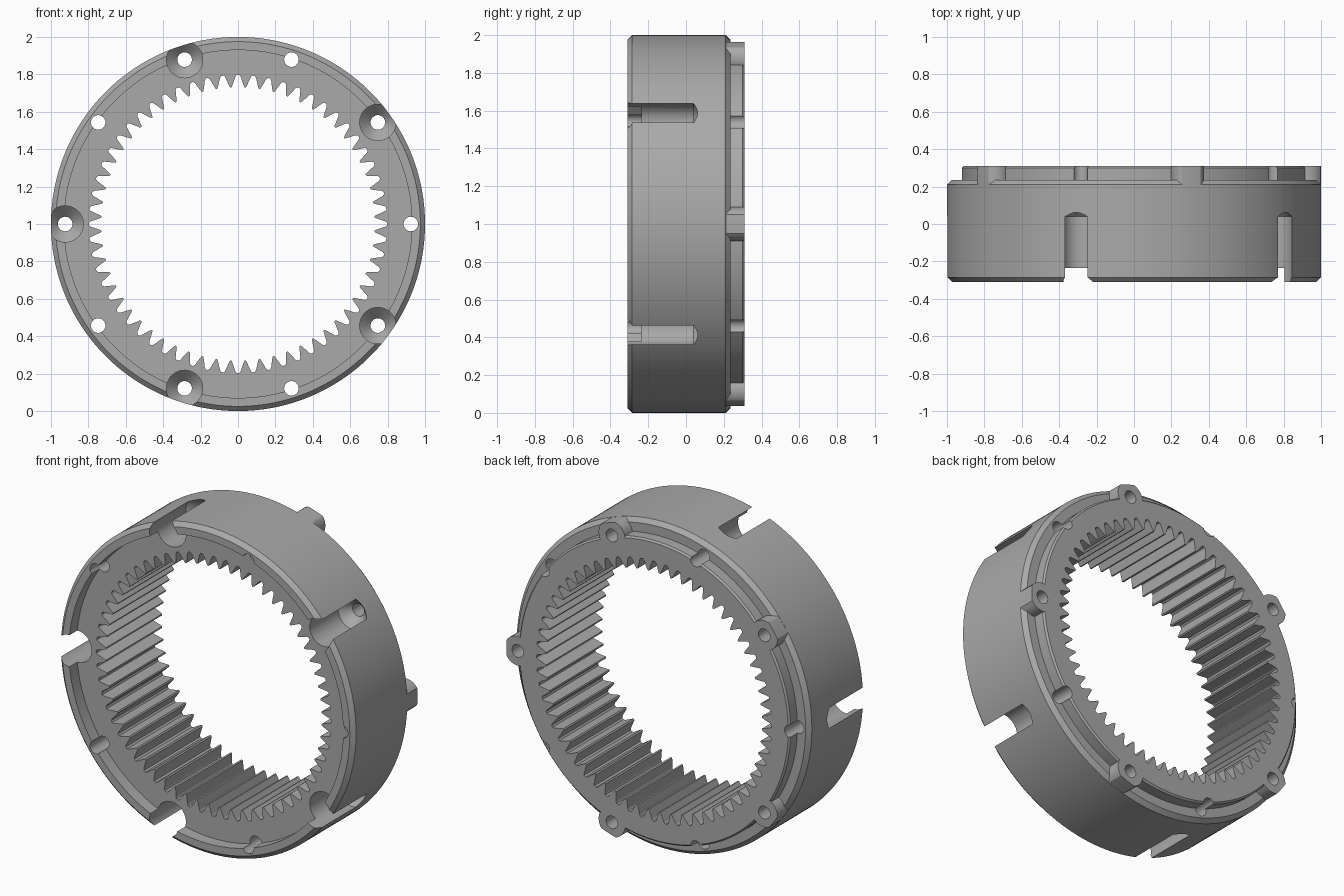
import bpy, bmesh, math
from mathutils import Matrix, Vector

cube = bpy.data.objects.get("Cube")
if cube:
    bpy.data.objects.remove(cube, do_unlink=True)

CENTRE = Vector((0, 0, 1))
FRONT, BACK = -0.31, 0.31
BOLT_R = 0.924
TEETH = 60

steel = bpy.data.materials.new("grey_steel")
steel.use_nodes = True
grey = (0.4, 0.4, 0.4, 1)
steel.diffuse_color = grey
steel.node_tree.nodes["Principled BSDF"].inputs["Base Color"].default_value = grey


def finish(name, bm):
    bmesh.ops.recalc_face_normals(bm, faces=bm.faces)
    mesh = bpy.data.meshes.new(name)
    bm.to_mesh(mesh)
    bm.free()
    mesh.materials.append(steel)
    obj = bpy.data.objects.new(name, mesh)
    obj.location = CENTRE
    bpy.context.collection.objects.link(obj)
    return obj


def lathe(bm, profile, steps, at=(0, 0, 0)):
    """Revolve closed (radius, y) outline around a y-parallel axis."""
    rings = []
    for i in range(steps):
        a = math.tau * i / steps
        rings.append([bm.verts.new((at[0] + r * math.cos(a), y, at[2] + r * math.sin(a)))
                      for r, y in profile])
    n = len(profile)
    for i in range(steps):
        p, q = rings[i], rings[(i + 1) % steps]
        for j in range(n):
            k = (j + 1) % n
            bm.faces.new((p[j], p[k], q[k], q[j]))


def rod(bm, sections, steps, at):
    """Capped round solid through (radius, y) sections."""
    rings = [[bm.verts.new((at[0] + r * math.cos(math.tau * i / steps), y,
                            at[2] + r * math.sin(math.tau * i / steps)))
              for i in range(steps)] for r, y in sections]
    for p, q in zip(rings, rings[1:]):
        for i in range(steps):
            k = (i + 1) % steps
            bm.faces.new((p[i], p[k], q[k], q[i]))
    bm.faces.new(rings[0])
    bm.faces.new(rings[-1])


def bolt_points(offset):
    for i in range(5):
        a = math.radians(72 * i + offset)
        yield (BOLT_R * math.cos(a), 0, BOLT_R * math.sin(a))


def boolean(target, tool, operation):
    mod = target.modifiers.new(operation.lower(), 'BOOLEAN')
    mod.operation = operation
    mod.solver = 'EXACT'
    mod.object = tool
    bpy.context.view_layer.objects.active = target
    bpy.ops.object.modifier_apply(modifier=mod.name)
    bpy.data.objects.remove(tool, do_unlink=True)


# Ring body: recessed front socket, chamfered rims, raised back spigot
bm = bmesh.new()
lathe(bm, [(0.6, -0.235), (0.93, -0.235), (0.93, FRONT), (0.975, FRONT),
           (1, FRONT + 0.025), (1, 0.21), (0.975, 0.235), (0.92, 0.235),
           (0.92, 0.3), (0.91, BACK), (0.6, BACK)], 180)
ring = finish("ring_gear_housing", bm)

# Back lugs, trimmed to the outer diameter
bm = bmesh.new()
for p in bolt_points(0):
    rod(bm, [(0.09, 0.15), (0.09, BACK)], 32, p)
lugs = finish("back_lugs", bm)
bm = bmesh.new()
rod(bm, [(0.9995, -0.5), (0.9995, 0.5)], 180, (0, 0, 0))
boolean(lugs, finish("lug_trim", bm), 'INTERSECT')
boolean(ring, lugs, 'UNION')

# Toothed bore
bm = bmesh.new()
outline = []
pitch = math.tau / TEETH
for i in range(TEETH):
    for r, f in ((0.732, -0.44), (0.765, -0.27), (0.788, -0.17), (0.797, -0.08),
                 (0.797, 0.08), (0.788, 0.17), (0.765, 0.27), (0.732, 0.44)):
        a = (i + f) * pitch
        outline.append((r * math.cos(a), r * math.sin(a)))
ends = [[bm.verts.new((x, y, z)) for x, z in outline] for y in (-0.5, 0.5)]
for i in range(len(outline)):
    k = (i + 1) % len(outline)
    bm.faces.new((ends[0][i], ends[0][k], ends[1][k], ends[1][i]))
bm.faces.new(ends[0])
bm.faces.new(ends[1])
boolean(ring, finish("tooth_cutter", bm), 'DIFFERENCE')

# Through holes at the lugs, countersunk pockets between them
bm = bmesh.new()
for p in bolt_points(0):
    rod(bm, [(0.039, -0.5), (0.039, 0.5)], 24, p)
for p in bolt_points(36):
    rod(bm, [(0.097, -0.5), (0.097, 0.04), (0.039, 0.098), (0.039, 0.5)], 40, p)
boolean(ring, finish("bolt_cutter", bm), 'DIFFERENCE')

bpy.ops.object.select_all(action='DESELECT')
ring.select_set(True)
bpy.context.view_layer.objects.active = ring
bpy.ops.object.shade_smooth_by_angle(angle=math.radians(20))
